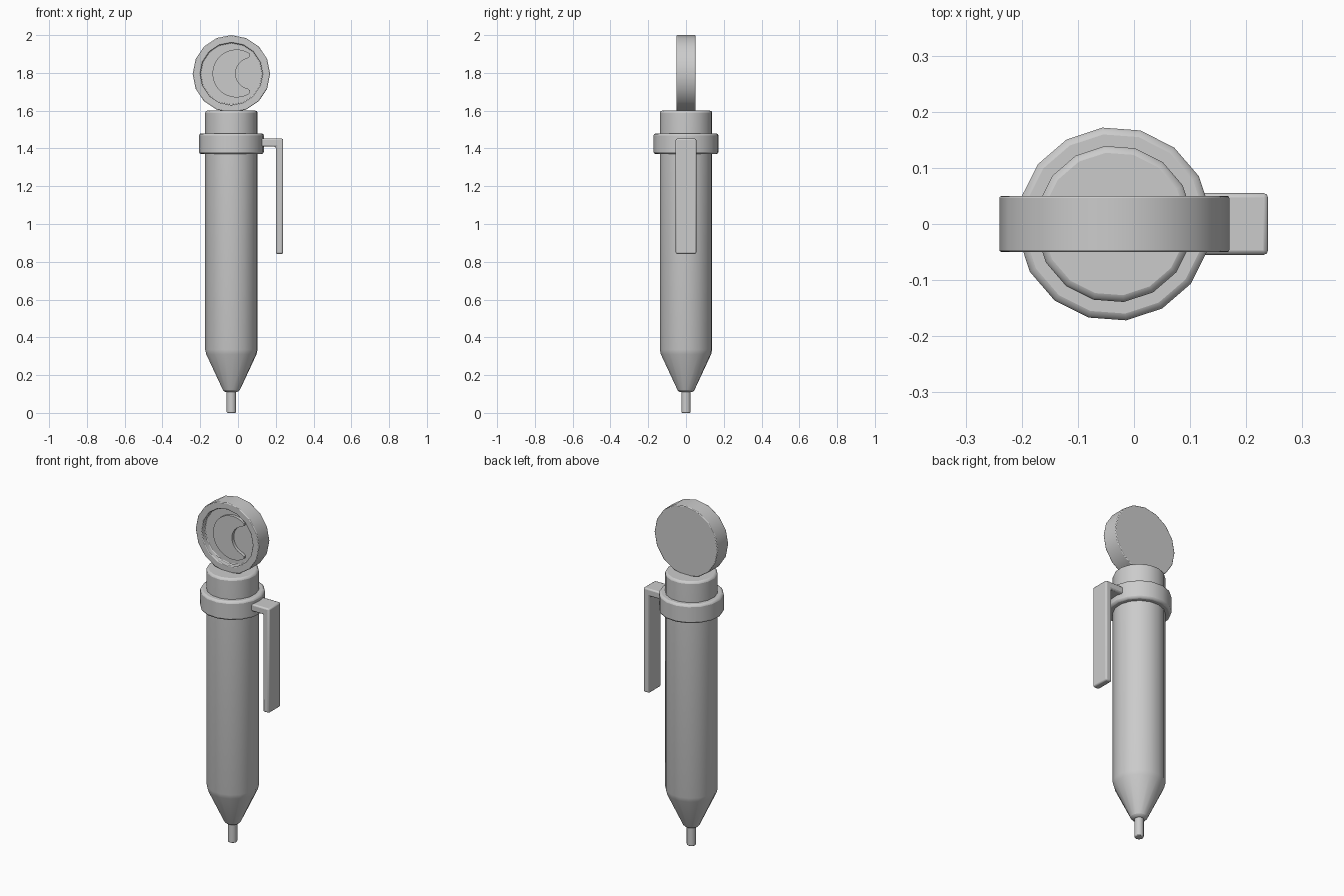
import bpy, bmesh
from math import sin, cos, pi, radians
from mathutils import Matrix, Vector

cube = bpy.data.objects.get("Cube")
if cube:
    bpy.data.objects.remove(cube, do_unlink=True)

AXIS_X = -0.035   # pen axis
SIDES = 16

grey = bpy.data.materials.new("plain_grey")
grey.use_nodes = True
colour = (0.6, 0.6, 0.6, 1)
grey.diffuse_color = colour
grey.node_tree.nodes["Principled BSDF"].inputs["Base Color"].default_value = colour


def finish(bm, name, bevel):
    """Turn a bmesh into a bevelled, smooth-shaded object."""
    bmesh.ops.recalc_face_normals(bm, faces=bm.faces)
    mesh = bpy.data.meshes.new(name)
    bm.to_mesh(mesh)
    bm.free()
    mesh.materials.append(grey)
    ob = bpy.data.objects.new(name, mesh)
    bpy.context.collection.objects.link(ob)
    bpy.ops.object.select_all(action="DESELECT")
    ob.select_set(True)
    bpy.context.view_layer.objects.active = ob
    bpy.ops.object.shade_smooth_by_angle(angle=radians(35))
    if bevel:
        mod = ob.modifiers.new("soft_edges", "BEVEL")
        mod.width = bevel
        mod.segments = 2
        mod.limit_method = "ANGLE"
        mod.angle_limit = radians(40)
    return ob


def revolve(name, profile, matrix, bevel, turn=0.0):
    """Spin (radius, height) points about local z and cap both ends."""
    bm = bmesh.new()
    rings = []
    for r, h in profile:
        rings.append([bm.verts.new((r * cos(a), r * sin(a), h))
                      for a in (turn + 2 * pi * i / SIDES for i in range(SIDES))])
    for low, high in zip(rings, rings[1:]):
        for i in range(SIDES):
            j = (i + 1) % SIDES
            bm.faces.new((low[i], low[j], high[j], high[i]))
    bm.faces.new(rings[0])
    bm.faces.new(rings[-1])
    bm.transform(matrix)
    return finish(bm, name, bevel)


def extrude(name, outline, depth, matrix, bevel):
    """Extrude a closed 2D outline along local z."""
    bm = bmesh.new()
    face = bm.faces.new([bm.verts.new((x, y, 0)) for x, y in outline])
    new = bmesh.ops.extrude_face_region(bm, geom=[face])["geom"]
    verts = [v for v in new if isinstance(v, bmesh.types.BMVert)]
    bmesh.ops.translate(bm, verts=verts, vec=(0, 0, depth))
    bm.transform(matrix)
    return finish(bm, name, bevel)


# Pen barrel with tapered nose, collar and writing tip
upright = Matrix.Translation((AXIS_X, 0, 0))
turn = radians(7)
revolve("barrel", [(0.04, 0.11), (0.134, 0.31), (0.14, 0.335), (0.14, 1.6)],
        upright, 0.012, turn)
revolve("collar", [(0.173, 1.37), (0.173, 1.48)], None or upright, 0.012, turn)
revolve("writing_tip", [(0.025, 0), (0.025, 0.13)], upright, 0.005, turn)

# Pocket clip: bent strip
to_front = Matrix.Rotation(pi / 2, 4, "X")   # local z becomes -y
clip = [(0.1, 1.41), (0.2, 1.41), (0.2, 0.842), (0.239, 0.842),
        (0.239, 1.452), (0.1, 1.452)]
extrude("pocket_clip", clip, 0.11, Matrix.Translation((0, 0.055, 0)) @ to_front, 0.008)

# Round medallion with a recessed front
centre = Matrix.Translation((AXIS_X, 0, 1.795)) @ to_front
revolve("medallion", [(0.165, 0.02), (0.165, 0.05), (0.205, 0.05), (0.205, -0.05)],
        centre, 0.004)

# Raised crescent in the recess
outer = [(0.127 * cos(a), 0.127 * sin(a))
         for a in (radians(62 + 236 * i / 24) for i in range(25))]
inner = [(0.077 + 0.082 * cos(a), 0.082 * sin(a))
         for a in (radians(257 - 154 * i / 16) for i in range(17))]
low_tip, high_tip = [(0.072, -0.103), (0.072, -0.09)], [(0.072, 0.09), (0.072, 0.103)]
crescent = outer + low_tip + inner + high_tip
extrude("crescent", crescent, 0.02,
        Matrix.Translation((-0.008, -0.018, 1.797)) @ to_front, 0)
